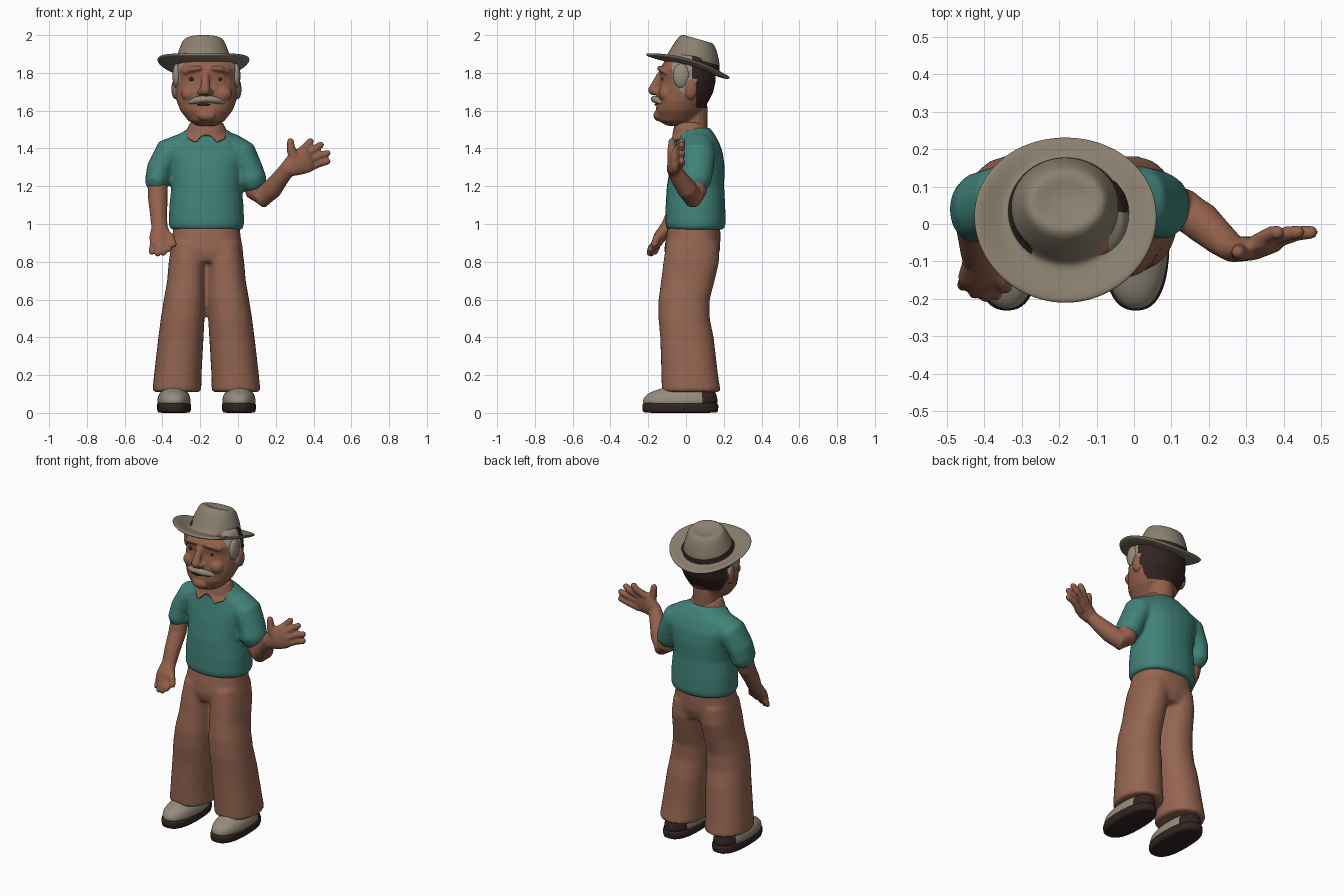
import bpy, bmesh, math
from mathutils import Vector, Matrix

CX = -0.167  # body's own centre line


def mat(name, rgb):
    m = bpy.data.materials.new(name)
    m.diffuse_color = (*rgb, 1)
    return m


SKIN = mat("warm_skin", (0.29, 0.118, 0.07))
PANTS = mat("brown_cloth", (0.30, 0.130, 0.082))
TEAL = mat("teal_cloth", (0.052, 0.225, 0.190))
BEIGE = mat("beige_felt", (0.255, 0.215, 0.160))
GREY = mat("grey_hair", (0.30, 0.265, 0.205))
DARK = mat("dark_brown", (0.032, 0.018, 0.016))


def loft(bm, rings):
    """Skin a closed solid through rings of points."""
    vs = [[bm.verts.new(p) for p in r] for r in rings]
    n, fs = len(vs[0]), []
    for a, b in zip(vs, vs[1:]):
        for i in range(n):
            fs.append(bm.faces.new((a[i], a[(i + 1) % n], b[(i + 1) % n], b[i])))
    fs += [bm.faces.new(vs[0][::-1]), bm.faces.new(vs[-1])]
    bmesh.ops.recalc_face_normals(bm, faces=fs)


def ell(cx, cy, z, rx, ry, n=24, p=1.0):
    """Flat ring; p below 1 makes it boxier."""
    f = lambda v: math.copysign(abs(v) ** p, v)
    return [(cx + rx * f(math.cos(t)), cy + ry * f(math.sin(t)), z)
            for t in (2 * math.pi * i / n for i in range(n))]


def tube(bm, pts, side=(0, 1, 0), n=16):
    """Tube through (x, y, z, radius along side, other radius), rounded at the ends."""
    pts = [tuple(p) if len(p) == 5 else (*p, p[3]) for p in pts]
    P = [Vector(p[:3]) for p in pts]
    rings = []
    for i, p in enumerate(pts):
        t = (P[min(i + 1, len(P) - 1)] - P[max(i - 1, 0)]).normalized()
        u = Vector(side)
        u = (u - t * u.dot(t)).normalized()
        v = t.cross(u)

        def ring(k, off):
            return [P[i] + t * off + u * (k * p[3] * math.cos(a)) + v * (k * p[4] * math.sin(a))
                    for a in (2 * math.pi * j / n for j in range(n))]
        r = min(p[3], p[4])
        if i == 0:
            rings.append(ring(0.6, -r * 0.6))
        rings.append(ring(1, 0))
        if i == len(pts) - 1:
            rings += [ring(0.75, r * 0.5), ring(0.4, r * 0.8)]
    loft(bm, rings)


def ball(bm, c, r):
    bmesh.ops.create_uvsphere(bm, u_segments=16, v_segments=10, radius=1,
                              matrix=Matrix.Translation(c) @ Matrix.Diagonal((*r, 1)))


def finish(bm, name, mats, voxel=0, smooth=3, rule=None, subsurf=0, xform=None):
    """Fuse or subdivide, then colour faces by a rule on their centre."""
    me = bpy.data.meshes.new(name)
    bm.to_mesh(me)
    bm.free()
    ob = bpy.data.objects.new(name, me)
    bpy.context.collection.objects.link(ob)
    if voxel:
        m = ob.modifiers.new("fuse", 'REMESH')
        m.mode, m.voxel_size = 'VOXEL', voxel
        m = ob.modifiers.new("soften", 'SMOOTH')
        m.factor, m.iterations = 0.5, smooth
    if subsurf:
        ob.modifiers.new("round", 'SUBSURF').levels = subsurf
    dg = bpy.context.evaluated_depsgraph_get()
    new = bpy.data.meshes.new_from_object(ob.evaluated_get(dg))
    ob.modifiers.clear()
    ob.data = new
    new.name = name
    new.materials.clear()
    for m in mats:
        new.materials.append(m)
    for p in new.polygons:
        p.use_smooth = True
        p.material_index = rule(p.center) if rule else 0
    if xform:
        new.transform(xform)
    return ob


# Trousers: hips and two flared legs
bm = bmesh.new()
for s in (-1, 1):
    loft(bm, [ell(CX + s * dx, cy, z, rx, ry, p=0.9) for z, dx, cy, rx, ry in (
        (0.11, 0.157, 0.028, 0.130, 0.157), (0.2, 0.152, 0.02, 0.126, 0.15),
        (0.4, 0.135, 0.005, 0.120, 0.142), (0.5, 0.126, -0.01, 0.116, 0.136),
        (0.6, 0.116, -0.01, 0.110, 0.136), (0.7, 0.106, 0.01, 0.102, 0.142),
        (0.8, 0.1, 0.028, 0.1, 0.148), (0.9, 0.09, 0.035, 0.095, 0.14))])
loft(bm, [ell(CX, cy, z, rx, ry, p=0.85) for z, cy, rx, ry in (
    (0.8, 0.028, 0.18, 0.13), (0.86, 0.032, 0.195, 0.148), (0.93, 0.038, 0.182, 0.145), (1.02, 0.045, 0.172, 0.135))])
finish(bm, "trousers", [PANTS], voxel=0.012, smooth=5)

# Shirt: torso and two sleeves
bm = bmesh.new()
loft(bm, [ell(CX, cy, z, rx, ry, p=0.88) for z, cy, rx, ry in (
    (0.97, 0.05, 0.190, 0.150), (1.0, 0.05, 0.200, 0.160), (1.1, 0.05, 0.197, 0.158), (1.2, 0.05, 0.185, 0.152),
    (1.3, 0.06, 0.195, 0.145), (1.38, 0.065, 0.22, 0.13), (1.44, 0.06, 0.185, 0.112),
    (1.485, 0.05, 0.13, 0.095), (1.51, 0.045, 0.09, 0.08))])
tube(bm, [(-0.27, 0.06, 1.42, 0.09, 0.07), (-0.365, 0.06, 1.375, 0.095, 0.082),
          (-0.415, 0.048, 1.29, 0.09, 0.07), (-0.43, 0.035, 1.22, 0.088, 0.065)])
tube(bm, [(-0.05, 0.06, 1.42, 0.09, 0.07), (0.02, 0.06, 1.37, 0.095, 0.082),
          (0.06, 0.055, 1.285, 0.09, 0.074), (0.08, 0.045, 1.225, 0.088, 0.075)])
finish(bm, "shirt", [TEAL], voxel=0.011, smooth=5)

# Collar: standing band and two pointed flaps
bm = bmesh.new()
loft(bm, [ell(CX, cy, z, rx, ry) for z, cy, rx, ry in (
    (1.465, 0.03, 0.118, 0.1), (1.5, 0.025, 0.105, 0.092), (1.535, 0.02, 0.088, 0.08), (1.54, 0.02, 0.07, 0.065))])
for s in (-1, 1):
    fl = [(0.105, 0.0, 1.495), (0.0, -0.07, 1.495), (0.055, -0.085, 1.43), (0.1, -0.05, 1.45)]
    loft(bm, [[(CX + s * x, y + d, z) for x, y, z in fl] for d in (0, 0.035)])
finish(bm, "collar", [PANTS], voxel=0.007, smooth=2)

# Hanging arm with hand
bm = bmesh.new()
tube(bm, [(-0.425, 0.04, 1.26, 0.055), (-0.425, 0.0, 1.14, 0.052), (-0.42, -0.06, 1.05, 0.046),
          (-0.415, -0.105, 0.97, 0.036, 0.042)])
tube(bm, [(-0.415, -0.105, 0.98, 0.034, 0.045), (-0.41, -0.14, 0.93, 0.034, 0.06), (-0.412, -0.16, 0.89, 0.026, 0.055)])
for x0, x1, y, z in ((-0.447, -0.457, -0.165, 0.85), (-0.42, -0.426, -0.185, 0.84),
                     (-0.393, -0.395, -0.195, 0.845), (-0.37, -0.368, -0.19, 0.865)):
    tube(bm, [(x0, -0.15, 0.91, 0.018), ((x0 + x1) / 2, y + 0.01, 0.875, 0.018), (x1, y, z, 0.016)])
tube(bm, [(-0.38, -0.13, 0.95, 0.022), (-0.355, -0.155, 0.925, 0.02), (-0.34, -0.17, 0.89, 0.017)])
finish(bm, "hanging_arm", [SKIN], voxel=0.007, smooth=3)

# Raised arm with open hand
bm = bmesh.new()
tube(bm, [(0.075, 0.05, 1.25, 0.06), (0.1, 0.05, 1.17, 0.06), (0.13, 0.04, 1.14, 0.056), (0.18, 0.005, 1.185, 0.054),
          (0.23, -0.04, 1.25, 0.045), (0.265, -0.068, 1.295, 0.036, 0.042)])
tube(bm, [(0.26, -0.068, 1.29, 0.035, 0.045), (0.315, -0.065, 1.325, 0.032, 0.07), (0.37, -0.05, 1.345, 0.026, 0.072)])
for a, b in (((0.35, 1.395), (0.385, 1.44)), ((0.38, 1.38), (0.44, 1.42)),
             ((0.395, 1.35), (0.475, 1.375)), ((0.39, 1.31), (0.475, 1.332))):
    tube(bm, [(a[0] - 0.03, -0.05, a[1] - 0.02, 0.02), ((a[0] + b[0]) / 2, -0.025, (a[1] + b[1]) / 2, 0.02),
              (b[0], -0.022, b[1], 0.018)])
tube(bm, [(0.3, -0.07, 1.34, 0.028), (0.282, -0.075, 1.39, 0.024), (0.277, -0.075, 1.44, 0.018)])
finish(bm, "raised_arm", [SKIN], voxel=0.007, smooth=3)

# Head with neck, nose, brows, lids and ears; hair coloured by region
bm = bmesh.new()
loft(bm, [ell(CX, (a + b) / 2, z, rx, (b - a) / 2, p=0.92) for z, rx, a, b in (
    (1.52, 0.05, -0.1, 0.01), (1.545, 0.095, -0.145, 0.04), (1.6, 0.138, -0.16, 0.09), (1.65, 0.158, -0.155, 0.12),
    (1.7, 0.166, -0.148, 0.145), (1.76, 0.168, -0.137, 0.158), (1.82, 0.168, -0.142, 0.15),
    (1.88, 0.14, -0.1, 0.13), (1.92, 0.08, -0.05, 0.1))])
tube(bm, [(CX, 0.04, 1.46, 0.075), (CX, 0.04, 1.62, 0.075)], side=(1, 0, 0))
tube(bm, [(-0.172, -0.135, 1.79, 0.02), (-0.173, -0.155, 1.75, 0.022), (-0.174, -0.175, 1.705, 0.028)], side=(1, 0, 0))
ball(bm, (CX, -0.148, 1.575), (0.05, 0.025, 0.03))
for s in (-1, 1):
    ball(bm, (-0.174 + s * 0.025, -0.16, 1.698), (0.018, 0.018, 0.016))
    ball(bm, (CX + s * 0.166, 0.025, 1.715), (0.02, 0.035, 0.055))
    ball(bm, (CX + s * 0.09, -0.11, 1.69), (0.045, 0.035, 0.04))
    tube(bm, [(CX + s * 0.115, -0.108, 1.805, 0.013), (CX + s * 0.075, -0.134, 1.822, 0.016), (CX + s * 0.035, -0.143, 1.825, 0.012)], side=(0, 0, 1))


def hair(c):
    x, y, z = c
    if y > 0.055 and z > 1.615 or (y > 0.03 and z > 1.77):
        return 2
    if abs(x - CX) > 0.1 and -0.075 + max(0, 1.76 - z) * 0.9 < y <= 0.055 and z > 1.685 and abs(x - CX) < 0.172:
        return 1
    return 0


finish(bm, "head", [SKIN, GREY, DARK], voxel=0.007, smooth=3, rule=hair)

# Side hair tufts
bm = bmesh.new()
for s in (-1, 1):
    ball(bm, (CX + s * 0.158, -0.025, 1.785), (0.022, 0.045, 0.065))
finish(bm, "side_hair", [GREY])

# Moustache, mouth and eyes
bm = bmesh.new()
for s in (-1, 1):
    tube(bm, [(CX, -0.17, 1.662, 0.018), (CX + s * 0.04, -0.163, 1.66, 0.021),
              (CX + s * 0.072, -0.142, 1.65, 0.016), (CX + s * 0.092, -0.13, 1.643, 0.008)], side=(0, 0, 1))
finish(bm, "moustache", [GREY], subsurf=1)
bm = bmesh.new()
ball(bm, (CX - 0.015, -0.159, 1.632), (0.035, 0.008, 0.006))
for s in (-1, 1):
    ball(bm, (-0.172 + s * 0.073, -0.121, 1.767), (0.014, 0.008, 0.011))
finish(bm, "eyes_and_mouth", [DARK])

# Hat: rings from under the brim up over the crown, tilted back
bm = bmesh.new()
rings = []
for rx, ry, cy, h in ((0.12, 0.12, 0.01, -0.008), (0.235, 0.222, 0, -0.012), (0.249, 0.234, 0, 0), (0.237, 0.224, 0, 0.012),
                      (0.165, 0.16, 0.015, 0.01), (0.15, 0.146, 0.022, 0.018), (0.143, 0.138, 0.022, 0.06),
                      (0.122, 0.114, 0.015, 0.115), (0.108, 0.095, 0.01, 0.148), (0.085, 0.07, 0.01, 0.158), (0.04, 0.03, 0.01, 0.138)):
    lift = 0.035 if rx > 0.2 else 0
    rings.append([(x, y, z + lift * (x / 0.24) ** 2) for x, y, z in ell(0, cy, h, rx, ry, 32)])
loft(bm, rings)


def band(c):
    on = 0.018 < c.z < 0.052 and c.xy.length < 0.172 and abs(c.x) < 0.155
    return 1 if on and (c.y > 0.0 or c.x < -0.09) else 0


finish(bm, "hat", [BEIGE, DARK], subsurf=2, rule=band,
       xform=Matrix.Translation((-0.183, 0.01, 1.835)) @ Matrix.Rotation(math.radians(-16), 4, 'X'))

# Shoes: dark sole, pale upper with a dark heel
for s, side in ((-1, "left"), (1, "right")):
    x = CX + s * 0.172
    bm = bmesh.new()
    loft(bm, [ell(x, -0.03, z, rx, ry, p=0.8) for z, rx, ry in (
        (0.0, 0.08, 0.19), (0.003, 0.088, 0.2), (0.03, 0.092, 0.204), (0.05, 0.09, 0.202), (0.053, 0.082, 0.194))])
    finish(bm, side + "_sole", [DARK], subsurf=1)
    bm = bmesh.new()
    loft(bm, [ell(x, (a + b) / 2, z, rx, (b - a) / 2, p=0.88) for z, rx, a, b in (
        (0.035, 0.086, -0.225, 0.165), (0.06, 0.09, -0.232, 0.17), (0.09, 0.086, -0.222, 0.165),
        (0.115, 0.07, -0.18, 0.155), (0.135, 0.05, -0.11, 0.14), (0.16, 0.04, -0.06, 0.12))])
    finish(bm, side + "_shoe", [GREY, DARK], subsurf=2, rule=lambda c: 1 if c.y > 0.085 else 0)
